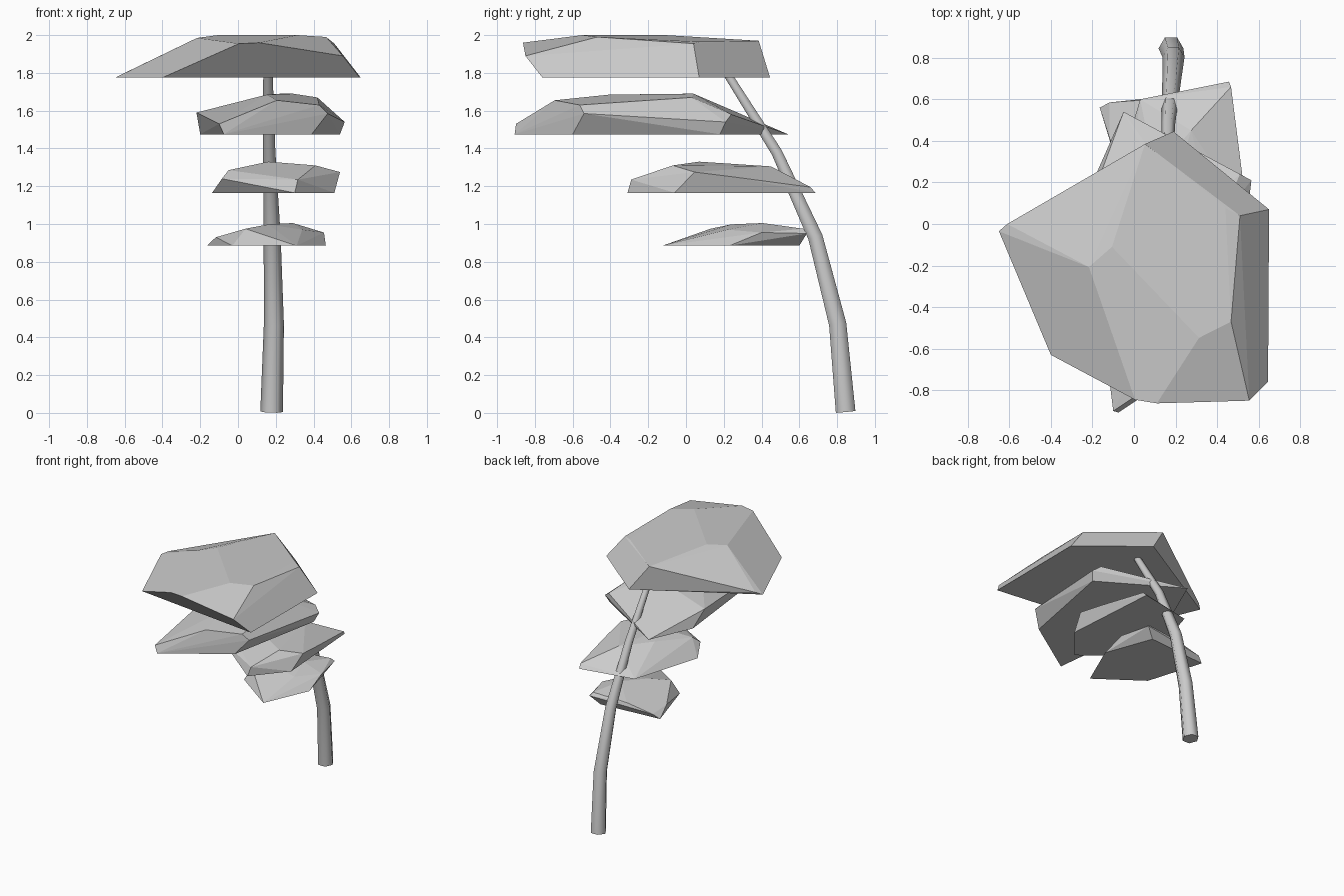
import bpy, bmesh, math
from mathutils import Vector

if "Cube" in bpy.data.objects:
    bpy.data.objects.remove(bpy.data.objects["Cube"])


def finish(name, bm):
    bmesh.ops.recalc_face_normals(bm, faces=bm.faces)
    me = bpy.data.meshes.new(name)
    bm.to_mesh(me)
    bm.free()
    ob = bpy.data.objects.new(name, me)
    bpy.context.collection.objects.link(ob)
    return ob


def foliage(name, z_base, base, upper):
    """Faceted flat-bottomed clump: hull of base outline and upper corners."""
    bm = bmesh.new()
    for x, y in base:
        bm.verts.new((x, y, z_base))
    for p in upper:
        bm.verts.new(p)
    res = bmesh.ops.convex_hull(bm, input=bm.verts[:])
    loose = [v for v in bm.verts if not v.link_faces]
    bmesh.ops.delete(bm, geom=loose, context='VERTS')
    bmesh.ops.dissolve_limit(bm, angle_limit=math.radians(3),
                             verts=bm.verts[:], edges=bm.edges[:])
    return finish(name, bm)


def trunk(name, path, sides=6):
    """Tapered bent tube along (x, y, z, radius) points."""
    bm = bmesh.new()
    pts = [Vector(p[:3]) for p in path]
    rings = []
    for i, p in enumerate(pts):
        t = (pts[min(i + 1, len(pts) - 1)] - pts[max(i - 1, 0)]).normalized()
        u = (Vector((1, 0, 0)) - t * t.x).normalized()
        w = t.cross(u)
        r = path[i][3]
        ring = []
        for k in range(sides):
            a = 2 * math.pi * k / sides
            ring.append(bm.verts.new(p + (u * math.cos(a) + w * math.sin(a)) * r))
        rings.append(ring)
    for a, b in zip(rings, rings[1:]):
        for k in range(sides):
            n = (k + 1) % sides
            f = bm.faces.new((a[k], a[n], b[n], b[k]))
            f.smooth = True
    bm.faces.new(rings[0][::-1])
    bm.faces.new(rings[-1])
    return finish(name, bm)


# Leaning trunk
trunk("trunk", [(.178, .845, .006, .060), (.19, .803, .47, .053),
                (.181, .685, .93, .045), (.165, .48, 1.38, .033),
                (.158, .19, 1.84, .024)])

# Lowest clump
foliage("foliage_lowest", .885,
        [(-.165, .56), (.31, -.125), (.465, .23), (.33, .60), (-.03, .12)],
        [(-.117, .585, .92), (-.117, .41, .93), (.04, .13, .975),
         (.16, .24, .998), (.29, .405, 1.005), (.34, .22, .97),
         (.455, .40, .955), (.40, .64, .95), (.38, .62, .975), (.10, .60, .96)])

# Second clump
foliage("foliage_lower", 1.165,
        [(-.137, .05), (.30, -.31), (.51, -.06), (.457, .685), (.03, .60)],
        [(-.085, -.06, 1.24), (.317, -.29, 1.235), (.54, .045, 1.275),
         (.41, -.07, 1.31), (-.05, -.01, 1.285), (.16, .07, 1.33),
         (.275, .45, 1.305), (.10, .25, 1.31), (.467, .66, 1.195),
         (.52, .245, 1.25)])

# Third clump
foliage("foliage_upper", 1.475,
        [(-.20, .20), (-.075, -.907), (.39, -.60), (.54, .18), (-.05, .54)],
        [(-.22, .08, 1.59), (-.10, -.90, 1.53), (.206, -.695, 1.655),
         (.43, -.563, 1.63), (.475, -.54, 1.585), (.565, .21, 1.54),
         (.51, .24, 1.58), (.42, .03, 1.67), (.29, .04, 1.69),
         (.227, .02, 1.69), (.153, -.405, 1.685)])

# Large crown
foliage("foliage_crown", 1.775,
        [(.19, .445), (-.65, -.035), (-.40, -.63), (.645, -.76), (.65, .07)],
        [(.053, .385, 1.97), (-.61, 0, 1.795), (.005, -.846, 1.955),
         (.11, -.863, 1.96), (.555, -.85, 1.89), (.51, .04, 1.955),
         (.44, .077, 1.965), (.467, -.47, 1.99), (.313, -.548, 2.0),
         (-.217, -.207, 1.985), (-.106, -.11, 2.0)])
